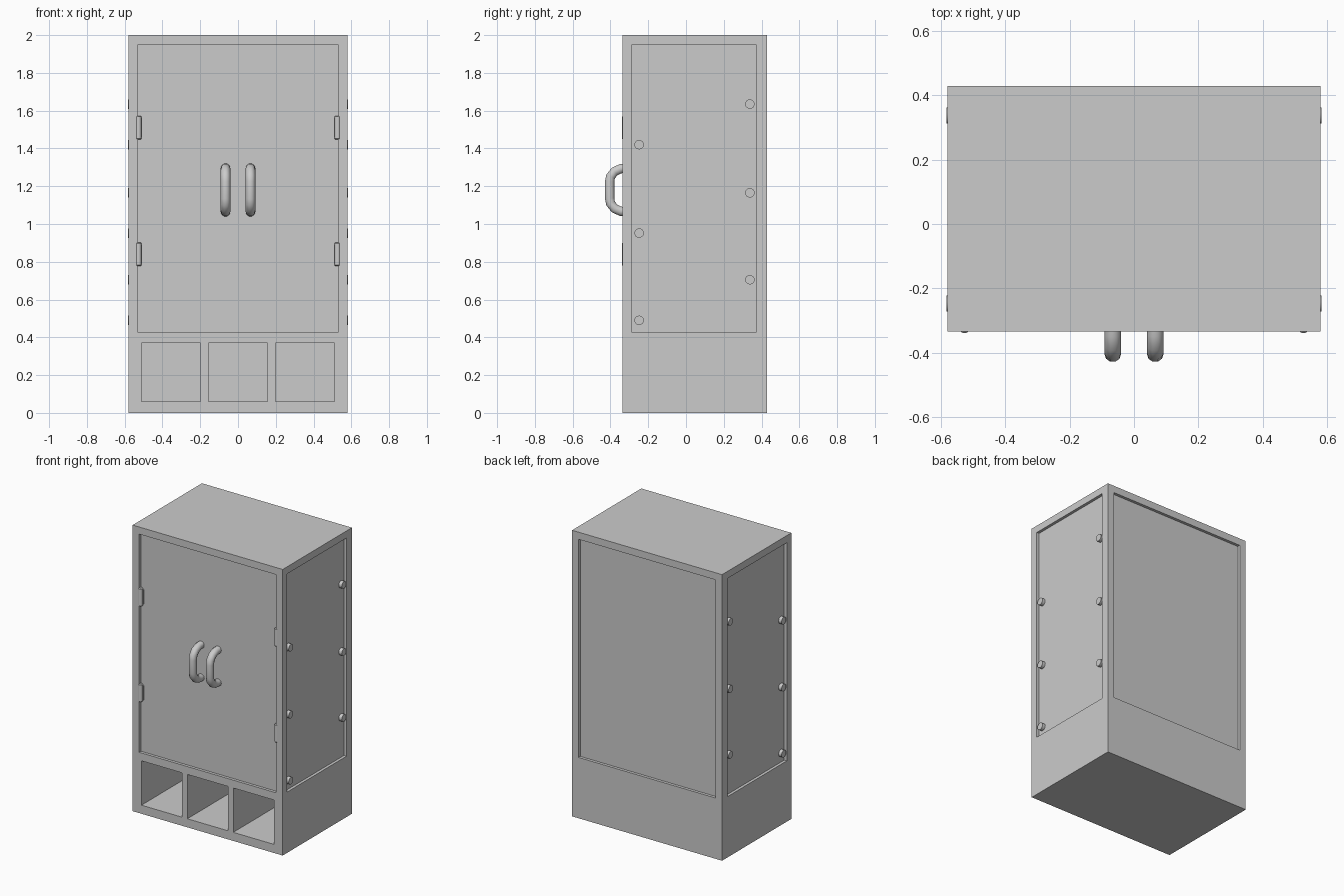
import bpy, bmesh, math
from mathutils import Matrix, Vector

if "Cube" in bpy.data.objects:
    bpy.data.objects.remove(bpy.data.objects["Cube"])


def box(name, x, y, z):
    bm = bmesh.new()
    bmesh.ops.create_cube(bm, size=1)
    for v in bm.verts:
        for i, (a, b) in enumerate((x, y, z)):
            v.co[i] = (a + b) / 2 + v.co[i] * (b - a)
    me = bpy.data.meshes.new(name)
    bm.to_mesh(me)
    bm.free()
    ob = bpy.data.objects.new(name, me)
    bpy.context.collection.objects.link(ob)
    return ob


def cylinder(name, center, radius, depth, axis, sides=16, bevel=0.0):
    bm = bmesh.new()
    bmesh.ops.create_cone(bm, cap_ends=True, segments=sides, radius1=radius,
                          radius2=radius, depth=depth)
    if bevel:
        rims = [e for e in bm.edges if abs(e.verts[0].co.z - e.verts[1].co.z) < 1e-6]
        bmesh.ops.bevel(bm, geom=rims, offset=bevel, segments=1, affect='EDGES')
    rot = Vector((0, 0, 1)).rotation_difference(Vector(axis)).to_matrix().to_4x4()
    bm.transform(Matrix.Translation(center) @ rot)
    me = bpy.data.meshes.new(name)
    bm.to_mesh(me)
    bm.free()
    ob = bpy.data.objects.new(name, me)
    bpy.context.collection.objects.link(ob)
    smooth(ob)
    return ob


def smooth(ob):
    bpy.ops.object.select_all(action='DESELECT')
    ob.select_set(True)
    bpy.context.view_layer.objects.active = ob
    bpy.ops.object.shade_smooth_by_angle(angle=math.radians(40))


# Cabinet body with shallow recessed panels and three cubby holes
body = box("cabinet_body", (-0.58, 0.58), (-0.335, 0.43), (0, 2))
panel_z = (0.425, 1.95)
cutters = [
    box("front_cut", (-0.53, 0.53), (-0.4, -0.315), panel_z),
    box("back_cut", (-0.53, 0.53), (0.41, 0.5), panel_z),
    box("right_cut", (0.56, 0.7), (-0.285, 0.37), panel_z),
    box("left_cut", (-0.7, -0.56), (-0.285, 0.37), panel_z),
]
for i in (-1, 0, 1):
    c = i * 0.355
    cutters.append(box("cubby_cut", (c - 0.157, c + 0.157), (-0.4, 0.38), (0.06, 0.37)))
bpy.context.view_layer.objects.active = body
for c in cutters:
    c.hide_render = True
    m = body.modifiers.new("cut", 'BOOLEAN')
    m.operation, m.solver, m.object = 'DIFFERENCE', 'EXACT', c
    bpy.ops.object.modifier_apply(modifier=m.name)
    bpy.data.objects.remove(c)

for s, side in ((-1, "left"), (1, "right")):
    # Side bolts
    for y, heights in ((-0.248, (0.49, 0.952, 1.42)), (0.338, (0.705, 1.165, 1.635))):
        for z in heights:
            cylinder(side + "_bolt", (s * 0.5665, y, z), 0.025, 0.033, (s, 0, 0))
    # Door hinges: barrel and leaf
    for z in (0.84, 1.51):
        cylinder(side + "_hinge_barrel", (s * 0.527, -0.324, z), 0.016, 0.126,
                 (0, 0, 1), 12, 0.005)
        x = sorted((s * 0.508, s * 0.53))
        box(side + "_hinge_leaf", x, (-0.325, -0.31), (z - 0.05, z + 0.05))
    # Door handle swept along a bent path
    half = [(-0.305, 0.115), (-0.345, 0.113), (-0.378, 0.098), (-0.399, 0.072), (-0.404, 0.045)]
    path = [(y, 1.18 + h) for y, h in half] + [(y, 1.18 - h) for y, h in reversed(half)]
    cu = bpy.data.curves.new(side + "_handle", 'CURVE')
    cu.dimensions = '3D'
    cu.bevel_depth = 0.026
    cu.bevel_resolution = 3
    cu.use_fill_caps = True
    sp = cu.splines.new('POLY')
    sp.points.add(len(path) - 1)
    for p, (y, z) in zip(sp.points, path):
        p.co = (s * 0.066, y, z, 1)
    handle = bpy.data.objects.new(side + "_handle", cu)
    bpy.context.collection.objects.link(handle)
    bpy.ops.object.select_all(action='DESELECT')
    handle.select_set(True)
    bpy.context.view_layer.objects.active = handle
    bpy.ops.object.convert(target='MESH')
    smooth(bpy.context.view_layer.objects.active)
